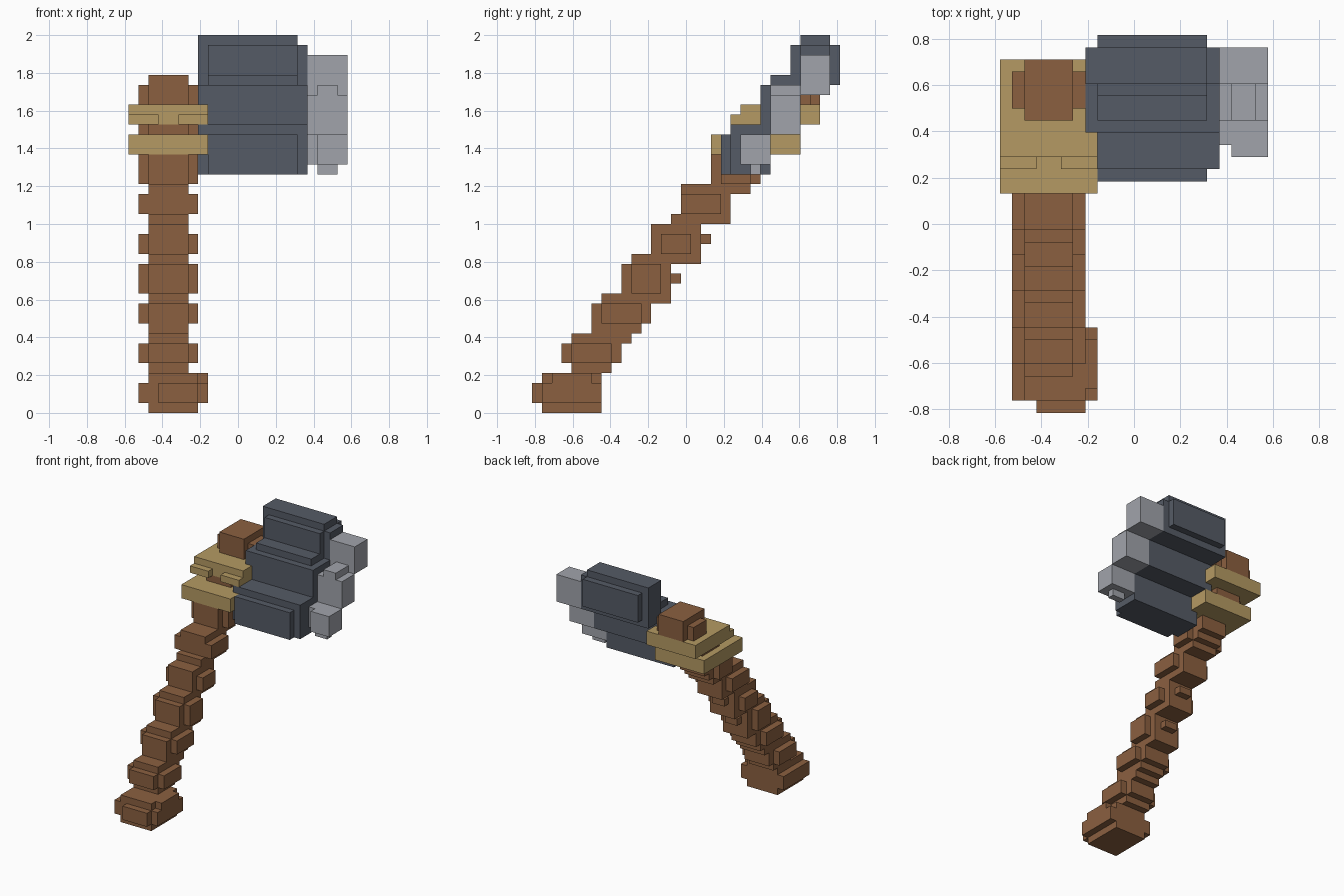
import bpy
import bmesh
from mathutils import Vector

cube = bpy.data.objects.get("Cube")
if cube:
    bpy.data.objects.remove(cube, do_unlink=True)

UNIT = 1 / 19                      # edge of one block
ORIGIN = Vector((11, 15.5, 0))     # grid point at the model's centre
cells = {}                         # block position -> part name


def box(part, x, y, z):
    """Fill a range of blocks; blocks already taken keep their part."""
    for i in range(*x):
        for j in range(*y):
            for k in range(*z):
                cells.setdefault((i, j, k), part)


def material(name, colour):
    mat = bpy.data.materials.new(name)
    mat.use_nodes = True
    mat.diffuse_color = (*colour, 1)
    mat.node_tree.nodes["Principled BSDF"].inputs["Base Color"].default_value = (*colour, 1)
    return mat


# Rope bindings, the upper one with a split lip
box("bindings", (0, 8), (18, 27), (26, 28))
box("bindings", (0, 8), (21, 29), (29, 31))
for side in ((0, 3), (5, 8)):
    box("bindings", side, (20, 21), (29, 30))

# Stone head: three stepped slabs, each with narrower plates
box("stone_head", (7, 18), (20, 24), (24, 29))
box("stone_head", (8, 17), (19, 20), (24, 28))
box("stone_head", (7, 18), (23, 27), (28, 33))
box("stone_head", (8, 17), (24, 27), (33, 34))
box("stone_head", (7, 18), (27, 30), (32, 37))
box("stone_head", (8, 17), (26, 27), (34, 37))
box("stone_head", (8, 17), (30, 31), (33, 37))
box("stone_head", (7, 17), (27, 30), (37, 38))

# Chipped blade edge
box("blade_edge", (18, 22), (22, 24), (25, 28))
box("blade_edge", (19, 22), (21, 22), (25, 28))
box("blade_edge", (19, 21), (22, 23), (24, 25))
box("blade_edge", (18, 22), (24, 27), (28, 32))
box("blade_edge", (19, 21), (24, 27), (32, 33))
box("blade_edge", (18, 22), (27, 30), (32, 36))

# Handle butt with side and front knobs
box("handle", (2, 7), (1, 7), (0, 4))
box("handle", (3, 7), (0, 1), (1, 3))
box("handle", (1, 8), (1, 7), (1, 3))
box("handle", (7, 8), (2, 6), (3, 4))

# Leaning handle core: height range, depth range
for z, y in (
    ((4, 5), (4, 8)), ((5, 7), (3, 9)), ((7, 8), (4, 10)), ((8, 9), (6, 11)),
    ((9, 11), (6, 12)), ((11, 12), (7, 14)), ((12, 15), (9, 14)),
    ((15, 16), (10, 17)), ((16, 19), (12, 17)), ((19, 20), (14, 20)),
    ((20, 22), (15, 20)), ((22, 23), (15, 22)), ((23, 24), (18, 23)),
    ((24, 26), (18, 24)), ((26, 29), (21, 27)), ((29, 31), (22, 28)),
    ((31, 34), (24, 29)),
):
    box("handle", (2, 6), y, z)

# Knots on both sides of the handle
for z, y in (
    ((5, 7), (4, 8)), ((9, 11), (7, 11)), ((12, 15), (10, 13)),
    ((16, 18), (13, 16)), ((20, 22), (15, 19)), ((23, 26), (19, 22)),
    ((28, 29), (22, 26)), ((31, 33), (25, 28)),
):
    box("handle", (1, 7), y, z)

# Small knots at the back
for z, y in ((13, 14), (17, 17)):
    box("handle", (3, 5), (y, y + 1), (z, z + 1))

materials = {
    "handle": material("brown wood", (0.258, 0.117, 0.051)),
    "bindings": material("tan rope", (0.462, 0.323, 0.125)),
    "stone_head": material("dark slate", (0.091, 0.105, 0.133)),
    "blade_edge": material("light grey", (0.356, 0.371, 0.407)),
}

# Skin each part with its exposed block faces only
for part, mat in materials.items():
    bm = bmesh.new()
    for cell in [c for c, p in cells.items() if p == part]:
        centre = Vector(cell) + Vector((0.5, 0.5, 0.5))
        for axis in range(3):
            for sign in (-1, 1):
                normal = Vector((0, 0, 0))
                normal[axis] = sign
                if tuple(int(a + b) for a, b in zip(cell, normal)) in cells:
                    continue
                u = Vector((0, 0, 0))
                u[(axis + 1) % 3] = 0.5
                v = normal.cross(u)
                mid = centre + normal / 2
                corners = (mid - u - v, mid + u - v, mid + u + v, mid - u + v)
                bm.faces.new([bm.verts.new((c - ORIGIN) * UNIT) for c in corners])
    bmesh.ops.remove_doubles(bm, verts=bm.verts[:], dist=UNIT / 100)
    bmesh.ops.dissolve_limit(bm, angle_limit=0.01, verts=bm.verts[:], edges=bm.edges[:])
    mesh = bpy.data.meshes.new(part)
    bm.to_mesh(mesh)
    bm.free()
    mesh.materials.append(mat)
    bpy.context.collection.objects.link(bpy.data.objects.new(part, mesh))
